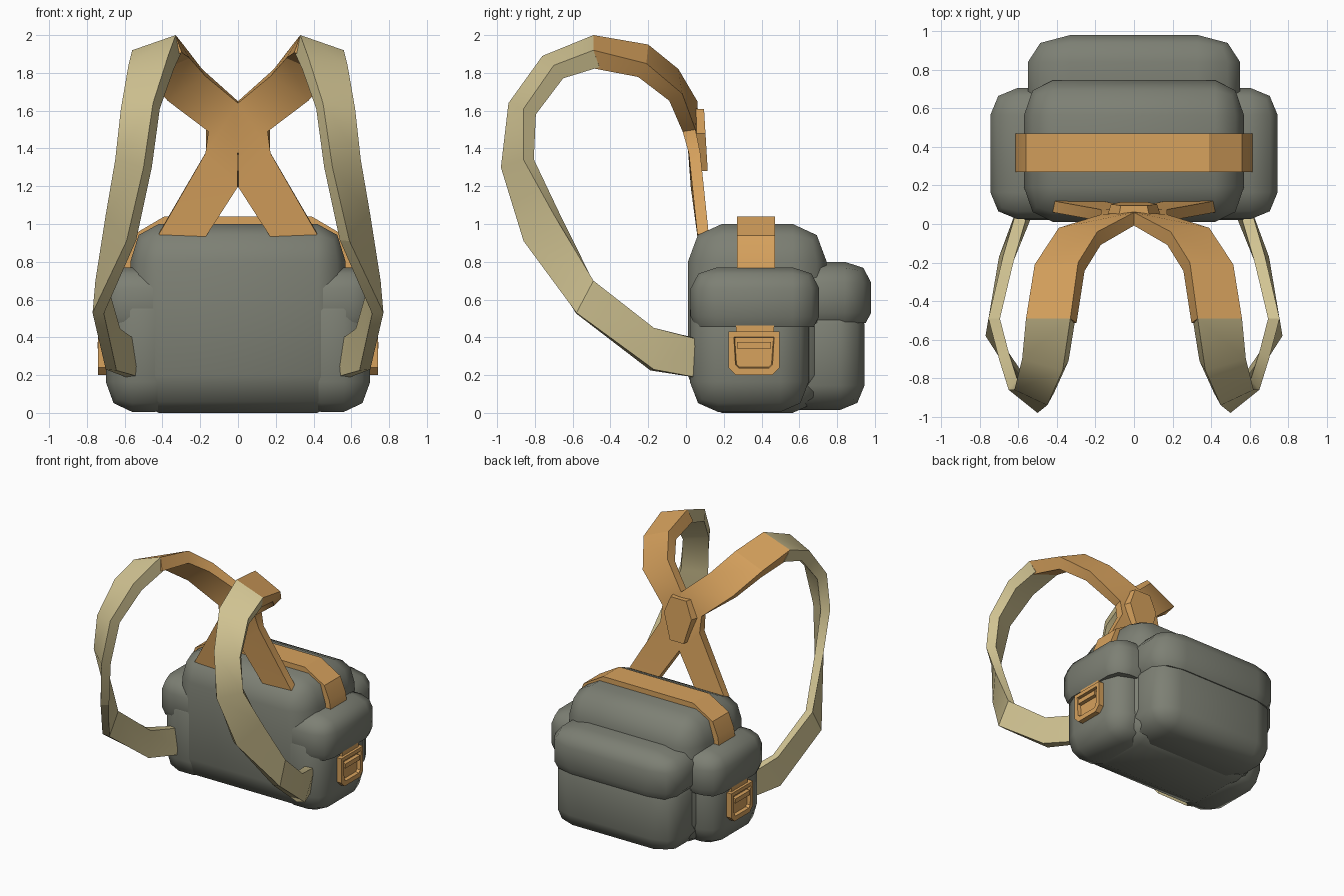
import bpy, bmesh, math
from mathutils import Vector

if "Cube" in bpy.data.objects:
    bpy.data.objects.remove(bpy.data.objects["Cube"])


def material(name, rgb):
    m = bpy.data.materials.new(name)
    m.diffuse_color = (*rgb, 1)
    m.use_nodes = True
    m.node_tree.nodes["Principled BSDF"].inputs["Base Color"].default_value = m.diffuse_color
    return m


GREY = material("grey_canvas", (0.205, 0.215, 0.175))
ORANGE = material("orange_leather", (0.68, 0.36, 0.11))
TAN = material("tan_webbing", (0.64, 0.55, 0.29))


def finish(bm, name, mat, mirror=False, angle=30):
    bmesh.ops.recalc_face_normals(bm, faces=bm.faces)
    me = bpy.data.meshes.new(name)
    bm.to_mesh(me)
    bm.free()
    me.materials.append(mat)
    ob = bpy.data.objects.new(name, me)
    bpy.context.collection.objects.link(ob)
    bpy.ops.object.select_all(action='DESELECT')
    ob.select_set(True)
    bpy.context.view_layer.objects.active = ob
    bpy.ops.object.shade_smooth_by_angle(angle=math.radians(angle))
    if mirror:
        ob.modifiers.new("mirror", 'MIRROR').use_axis[0] = True
    return ob


def pad(name, lo, hi, bev, cut=None, mirror=False):
    """Rounded cushion; bev = rounding per axis, cut = height of a flat underside."""
    bm = bmesh.new()
    bmesh.ops.create_cube(bm, size=1)
    for v in bm.verts:
        v.co = Vector([((lo[i] + hi[i]) / 2 + v.co[i] * (hi[i] - lo[i])) / bev[i] for i in range(3)])
    bmesh.ops.bevel(bm, geom=bm.edges[:], offset=1, segments=2, profile=0.5, affect='EDGES')
    for v in bm.verts:
        v.co = Vector([v.co[i] * bev[i] for i in range(3)])
    if cut is not None:
        r = bmesh.ops.bisect_plane(bm, geom=bm.verts[:] + bm.edges[:] + bm.faces[:],
                                   plane_co=(0, 0, cut), plane_no=(0, 0, -1), clear_outer=True)
        rim = [e for e in r["geom_cut"] if isinstance(e, bmesh.types.BMEdge)]
        bmesh.ops.contextual_create(bm, geom=rim)
    return finish(bm, name, GREY, mirror, 50)


def prism(pts, axis, a, b):
    """Extrude a 2D outline along an axis from a to b."""
    bm = bmesh.new()
    def co(p, d):
        c = list(p)
        c.insert(axis, d)
        return c
    face = bm.faces.new([bm.verts.new(co(p, a)) for p in pts])
    r = bmesh.ops.extrude_face_region(bm, geom=[face])
    top = [g for g in r["geom"] if isinstance(g, bmesh.types.BMFace)][0]
    for v in top.verts:
        v.co[axis] = b
    return bm, top


def strap(name, sections, mat):
    """Sweep a flat band: each section is inner edge, outer edge, thickness."""
    bm = bmesh.new()
    mids = [(Vector(a) + Vector(b)) / 2 for a, b, t in sections]
    rings = []
    for i, (a, b, t) in enumerate(sections):
        a, b = Vector(a), Vector(b)
        tang = mids[min(i + 1, len(mids) - 1)] - mids[max(i - 1, 0)]
        n = (b - a).cross(tang).normalized() * t
        ring = [a, b, b + n, a + n]
        for c in ring:
            c.x = max(0, c.x)
        rings.append([bm.verts.new(c) for c in ring])
    for r, s in zip(rings, rings[1:]):
        for k in range(4):
            bm.faces.new((r[k], r[(k + 1) % 4], s[(k + 1) % 4], s[k]))
    bm.faces.new(rings[0])
    bm.faces.new(rings[-1])
    return finish(bm, name, mat, True)


# Bag body and pockets
pad("bag_body", (-0.57, 0.01, 0), (0.57, 0.745, 1.0), (0.15, 0.18, 0.2))
pad("side_pocket", (0.3, 0.02, 0.005), (0.70, 0.65, 0.70), (0.14, 0.15, 0.16), 0.62 - 0.6 * 1.2, True)
pad("side_flap", (0.25, 0.025, 0.40), (0.745, 0.705, 0.77), (0.14, 0.14, 0.11), 0.455, True)
pad("rear_pocket", (-0.53, 0.45, 0.015), (0.53, 0.945, 0.6), (0.18, 0.13, 0.13))
pad("rear_flap", (-0.55, 0.45, 0.42), (0.55, 0.98, 0.80), (0.22, 0.14, 0.11), 0.475)

# Leather band over the top
half = [(0.615, 0.76), (0.605, 0.83), (0.56, 0.94), (0.39, 1.04)]
inner = [(0.38, 0.98), (0.50, 0.90), (0.54, 0.76)]
outline = half + [(-x, z) for x, z in reversed(half)] + [(-x, z) for x, z in reversed(inner)] + inner
bm, _ = prism(outline, 1, 0.27, 0.47)
finish(bm, "top_band", ORANGE)

# Side buckles: tab, recessed frame and crossbar
bm, _ = prism([(0.265, 0.38), (0.465, 0.38), (0.465, 0.47), (0.265, 0.47)], 0, 0.62, 0.72)
finish(bm, "buckle_tab", ORANGE, True)
frame = [(0.225, 0.24), (0.265, 0.2), (0.455, 0.2), (0.495, 0.24), (0.495, 0.43), (0.225, 0.43)]
bm, top = prism(frame, 0, 0.66, 0.74)
bmesh.ops.inset_region(bm, faces=[top], thickness=0.04)
bmesh.ops.inset_region(bm, faces=[top], thickness=0.006, depth=-0.025)
finish(bm, "buckle_frame", ORANGE, True)
bm, _ = prism([(0.27, 0.34), (0.45, 0.34), (0.45, 0.375), (0.27, 0.375)], 0, 0.70, 0.745)
finish(bm, "buckle_bar", ORANGE, True)

# Shoulder straps: leather crossing at the back, webbing loop in front
top_join = ((0.33, -0.49, 2.0), (0.56, -0.49, 1.92), 0.10)
strap("leather_strap", [
    ((0.17, 0.12, 0.94), (0.42, 0.12, 0.95), 0.06),
    ((0.0, 0.085, 1.2), (0.17, 0.075, 1.38), 0.06),
    ((0.0, 0.06, 1.65), (0.17, 0.05, 1.5), 0.07),
    ((0.19, -0.04, 1.82), (0.39, -0.02, 1.69), 0.08),
    ((0.29, -0.20, 1.95), (0.515, -0.21, 1.85), 0.09),
    top_join], ORANGE)
strap("webbing_strap", [
    top_join,
    ((0.37, -0.76, 1.89), (0.58, -0.70, 1.84), 0.09),
    ((0.45, -0.94, 1.64), (0.62, -0.86, 1.61), 0.08),
    ((0.50, -0.98, 1.30), (0.65, -0.86, 1.34), 0.07),
    ((0.59, -0.86, 0.91), (0.70, -0.70, 1.05), 0.06),
    ((0.77, -0.58, 0.53), (0.755, -0.49, 0.70), 0.06),
    ((0.70, -0.17, 0.23), (0.68, -0.17, 0.45), 0.06),
    ((0.57, 0.10, 0.18), (0.60, 0.10, 0.38), 0.06)], TAN)

# Raised pad where the straps cross
hexagon = [(0.08, 1.61), (0.14, 1.48), (0.07, 1.28), (-0.07, 1.28), (-0.14, 1.48), (-0.08, 1.61)]
bm, top = prism(hexagon, 1, 0.04, 0.105)
for v in top.verts:
    v.co.x *= 0.85
    v.co.y += (1.45 - v.co.z) * 0.06
finish(bm, "strap_crossing_pad", ORANGE)
